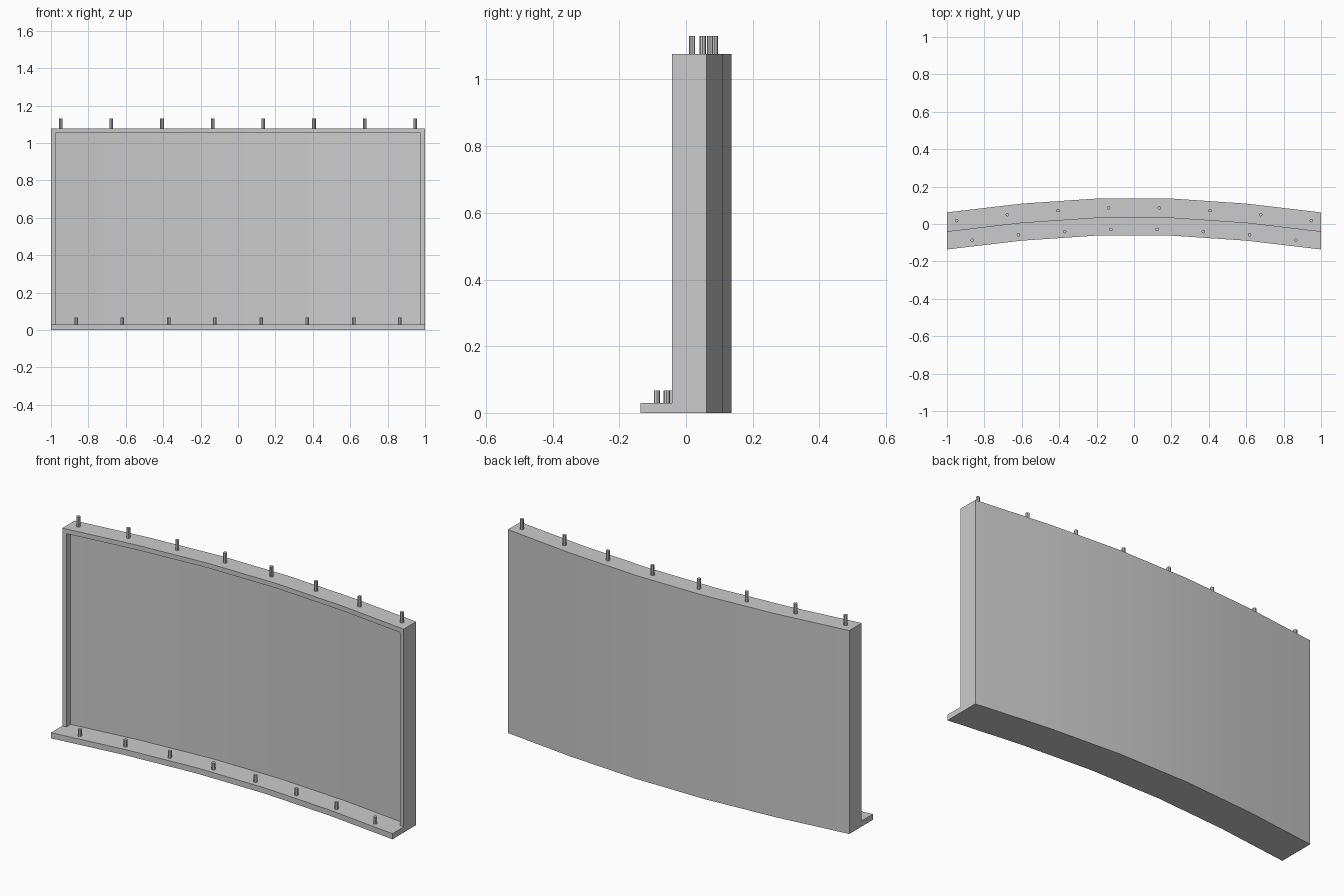
import bpy, bmesh, math

if "Cube" in bpy.data.objects:
    bpy.data.objects.remove(bpy.data.objects["Cube"])

# Back edge of the curved plan: five straight segments (x, y)
ARC = [(-1, .062), (-.6, .109), (-.2, .136), (.2, .136), (.6, .109), (1, .062)]
BASE_Z, TOP_Z, WALL_D, BASE_D = .03, 1.077, .104, .198
RECESS_D, BORDER = .034, .023


def arc_y(x):
    for (x0, y0), (x1, y1) in zip(ARC, ARC[1:]):
        if x <= x1:
            return y0 + (y1 - y0) * (x - x0) / (x1 - x0)


def sweep(name, profile, xmax):
    """Carry a (depth from back, z) profile along the curved plan."""
    xs = [max(-xmax, min(xmax, x)) for x, _ in ARC]
    bm = bmesh.new()
    rings = [[bm.verts.new((x, arc_y(x) - d, z)) for d, z in profile] for x in xs]
    n = len(profile)
    for a, b in zip(rings, rings[1:]):
        for i in range(n):
            j = (i + 1) % n
            bm.faces.new((a[i], a[j], b[j], b[i]))
    bm.faces.new(rings[0])
    bm.faces.new(rings[-1])
    bmesh.ops.recalc_face_normals(bm, faces=bm.faces)
    me = bpy.data.meshes.new(name)
    bm.to_mesh(me)
    bm.free()
    ob = bpy.data.objects.new(name, me)
    bpy.context.collection.objects.link(ob)
    return ob


def smooth(ob):
    bpy.ops.object.select_all(action='DESELECT')
    ob.select_set(True)
    bpy.context.view_layer.objects.active = ob
    bpy.ops.object.shade_smooth_by_angle(angle=math.radians(25))


# Curved wall with a low front ledge
wall = sweep("curved_wall", [(0, 0), (BASE_D, 0), (BASE_D, BASE_Z), (WALL_D, BASE_Z),
                             (WALL_D, TOP_Z), (0, TOP_Z)], 1)

# Shallow front recess, leaving a border at the sides and top
floor_d, air_d = WALL_D - RECESS_D, WALL_D + .05
cutter = sweep("recess_cutter", [(floor_d, BASE_Z), (air_d, BASE_Z),
                                 (air_d, TOP_Z - .025), (floor_d, TOP_Z - .025)], 1 - BORDER)
cutter.hide_render = True
mod = wall.modifiers.new("recess", 'BOOLEAN')
mod.operation, mod.solver, mod.object = 'DIFFERENCE', 'EXACT', cutter
bpy.context.view_layer.objects.active = wall
bpy.ops.object.modifier_apply(modifier=mod.name)
bpy.data.objects.remove(cutter)
smooth(wall)


# Rows of pegs following the curve
def peg_row(name, half_span, depth, z0, z1):
    for i in range(8):
        x = half_span * (2 * i / 7 - 1)
        bpy.ops.mesh.primitive_cylinder_add(
            vertices=8, radius=.0095, depth=z1 - z0,
            location=(x, arc_y(x) - depth, (z0 + z1) / 2))
        bpy.context.object.name = f"{name}_{i + 1}"


peg_row("top_peg", .948, .05, TOP_Z, 1.131)
peg_row("ledge_peg", .865, .165, BASE_Z, .067)
